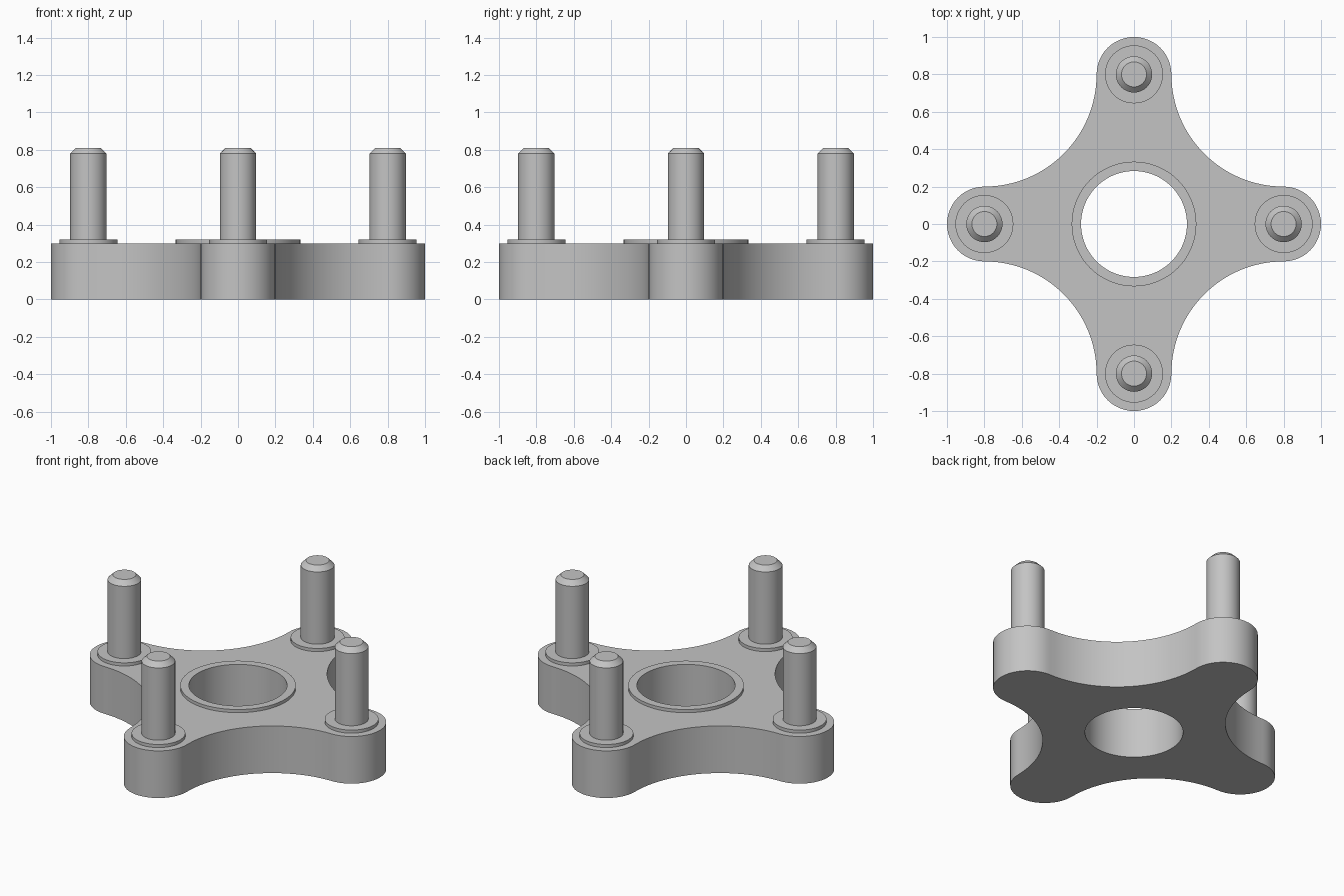
import bpy, bmesh
from math import cos, sin, pi, atan2

cube = bpy.data.objects.get("Cube")
if cube:
    bpy.data.objects.remove(cube, do_unlink=True)

ARM, TIP, TOP, LIP = 0.8, 0.2, 0.3, 0.32

grey = bpy.data.materials.new("plain_grey")
grey.use_nodes = True
colour = (0.55, 0.55, 0.55, 1)
grey.diffuse_color = colour
grey.node_tree.nodes["Principled BSDF"].inputs["Base Color"].default_value = colour


def loft(name, loops, closed=False):
    """Skin equal-length loops; close into a tube ring or cap both ends."""
    bm = bmesh.new()
    rings = [[bm.verts.new(p) for p in loop] for loop in loops]
    pairs = list(zip(rings, rings[1:]))
    if closed:
        pairs.append((rings[-1], rings[0]))
    else:
        bm.faces.new(rings[0])
        bm.faces.new(rings[-1])
    n = len(rings[0])
    for a, b in pairs:
        for i in range(n):
            j = (i + 1) % n
            bm.faces.new((a[i], a[j], b[j], b[i]))
    bmesh.ops.recalc_face_normals(bm, faces=bm.faces)
    mesh = bpy.data.meshes.new(name)
    bm.to_mesh(mesh)
    bm.free()
    mesh.materials.append(grey)
    obj = bpy.data.objects.new(name, mesh)
    bpy.context.collection.objects.link(obj)
    bpy.ops.object.select_all(action="DESELECT")
    obj.select_set(True)
    bpy.context.view_layer.objects.active = obj
    bpy.ops.object.shade_smooth_by_angle(angle=pi / 6)
    return obj


def arc(cx, cy, r, start, end, steps):
    angles = [start + (end - start) * i / steps for i in range(steps)]
    return [(cx + r * cos(a), cy + r * sin(a)) for a in angles]


# Four-armed outline: round tips joined by concave quarter arcs
quarter = arc(ARM, 0, TIP, -pi / 2, pi / 2, 24)
quarter += arc(ARM, ARM, ARM - TIP, 1.5 * pi, pi, 24)
outline = []
for k in range(4):
    c, s = cos(k * pi / 2), sin(k * pi / 2)
    outline += [(x * c - y * s, x * s + y * c) for x, y in quarter]
headings = [atan2(y, x) for x, y in outline]


def edge(z):
    return [(x, y, z) for x, y in outline]


def circle(r, z):
    return [(r * cos(a), r * sin(a), z) for a in headings]


# Body plate with raised collar around the through hole
loft("body_plate", [edge(0), edge(TOP), circle(0.333, TOP), circle(0.333, LIP),
                    circle(0.283, LIP), circle(0.283, 0)], closed=True)

# Boss and chamfered pin on each arm
profile = [(0.155, TOP - 0.01), (0.155, LIP), (0.097, LIP), (0.097, 0.78), (0.067, 0.81)]
for name, x, y in (("left", ARM, 0), ("right", -ARM, 0), ("front", 0, -ARM), ("back", 0, ARM)):
    loops = [[(px, py, z) for px, py in arc(x, y, r, 0, 2 * pi, 48)] for r, z in profile]
    loft(name + "_pin", loops)
